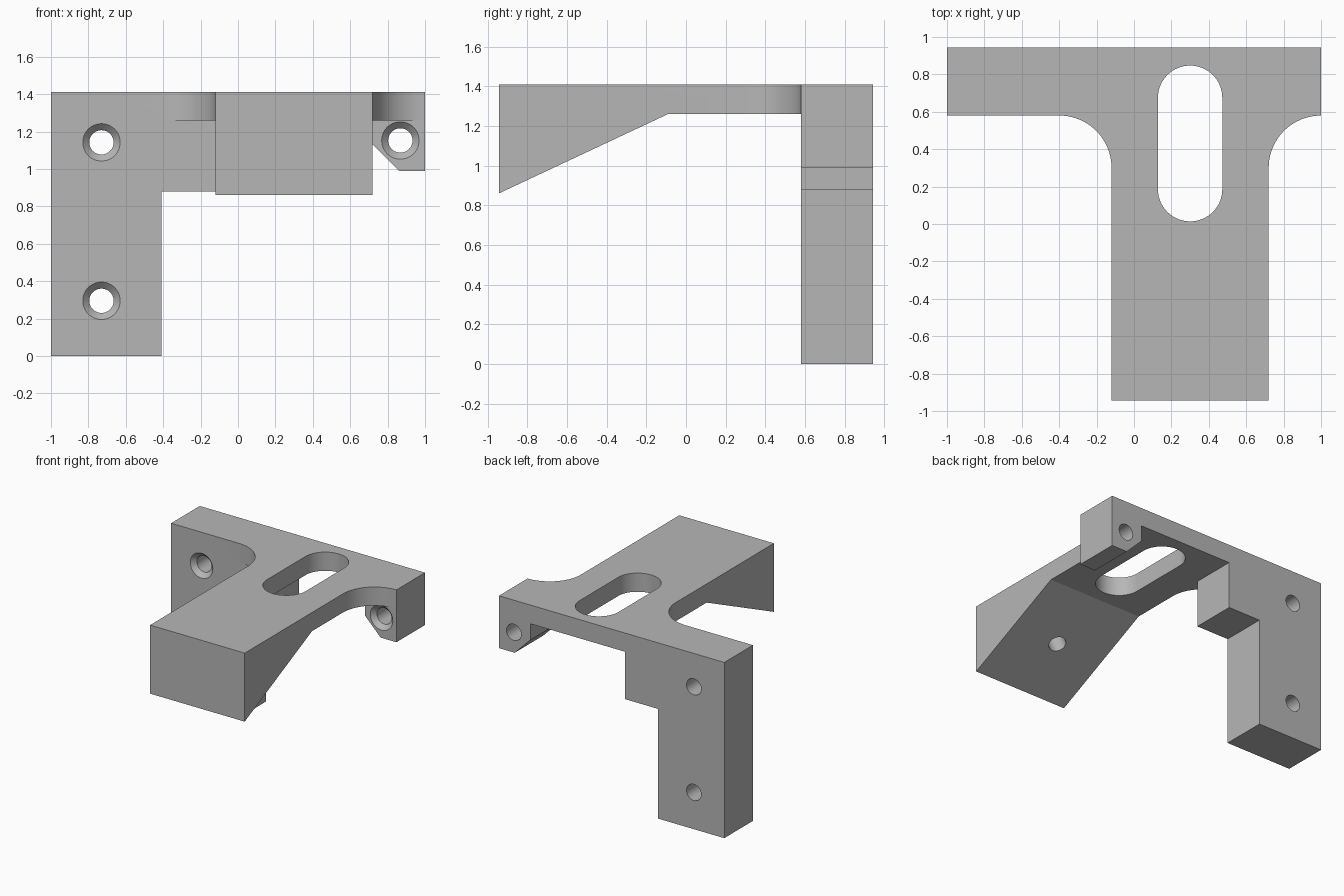
import bpy, bmesh, math
from mathutils import Vector, Matrix

if "Cube" in bpy.data.objects:
    bpy.data.objects.remove(bpy.data.objects["Cube"], do_unlink=True)

TOP, PLATE, BACK, WALL = 1.41, 1.26, 0.943, 0.58
LEFT, RIGHT, FILLET = -0.12, 0.72, 0.28   # arm sides and corner radius

grey = bpy.data.materials.new("plain_grey")
grey.use_nodes = True
colour = (0.47, 0.47, 0.47, 1)
grey.diffuse_color = colour
grey.node_tree.nodes["Principled BSDF"].inputs["Base Color"].default_value = colour


def finish(name, bm):
    bmesh.ops.recalc_face_normals(bm, faces=bm.faces)
    mesh = bpy.data.meshes.new(name)
    bm.to_mesh(mesh)
    bm.free()
    mesh.materials.append(grey)
    obj = bpy.data.objects.new(name, mesh)
    bpy.context.collection.objects.link(obj)
    return obj


def prism(name, points, axis, lo, hi):
    """Extrude a flat outline along the given axis from lo to hi."""
    place = {"x": lambda a, b: (lo, a, b),
             "y": lambda a, b: (a, lo, b),
             "z": lambda a, b: (a, b, lo)}[axis]
    bm = bmesh.new()
    face = bm.faces.new([bm.verts.new(place(*p)) for p in points])
    new = bmesh.ops.extrude_face_region(bm, geom=[face])["geom"]
    shift = Vector([(hi - lo) * (axis == a) for a in "xyz"])
    bmesh.ops.translate(bm, vec=shift, verts=[v for v in new if isinstance(v, bmesh.types.BMVert)])
    return finish(name, bm)


def cone(name, start, direction, length, r1, r2):
    """Round cutter running from start along direction."""
    d = Vector(direction).normalized()
    bm = bmesh.new()
    matrix = (Matrix.Translation(Vector(start) + d * length / 2)
              @ d.to_track_quat("Z", "Y").to_matrix().to_4x4())
    bmesh.ops.create_cone(bm, cap_ends=True, segments=48, radius1=r1, radius2=r2,
                          depth=length, matrix=matrix)
    return finish(name, bm)


def arc(cx, cy, r, a0, a1, steps=20):
    angles = [math.radians(a0 + (a1 - a0) * i / steps) for i in range(steps + 1)]
    return [(cx + r * math.cos(a), cy + r * math.sin(a)) for a in angles]


def combine(target, tool, operation):
    mod = target.modifiers.new("combine", "BOOLEAN")
    mod.operation, mod.solver, mod.object = operation, "EXACT", tool
    bpy.context.view_layer.objects.active = target
    bpy.ops.object.modifier_apply(modifier=mod.name)
    bpy.data.objects.remove(tool, do_unlink=True)


# Arm: wedge side profile trimmed to the T-shaped plan with rounded inner corners
bracket = prism("mounting_bracket",
                [(-BACK, TOP), (-BACK, 0.86), (-0.09, PLATE), (BACK, PLATE), (BACK, TOP)],
                "x", -1, 1)
cy = WALL - FILLET
plan = ([(-1, BACK), (-1, WALL)]
        + arc(LEFT - FILLET, cy, FILLET, 90, 0)
        + [(LEFT, -1.1), (RIGHT, -1.1)]
        + arc(RIGHT + FILLET, cy, FILLET, 180, 90)
        + [(1, BACK)])
combine(bracket, prism("plan", plan, "z", 0.5, 1.6), "INTERSECT")

# Back plate: long leg, step, and short chamfered ear
back = [(-1, TOP), (-1, 0), (-0.41, 0), (-0.41, 0.88), (LEFT, 0.88), (LEFT, PLATE),
        (RIGHT, PLATE), (RIGHT, 1.13), (0.86, 0.99), (1, 0.99), (1, TOP)]
combine(bracket, prism("back_plate", back, "y", WALL, BACK), "UNION")

# Long slot through the top
slot = arc(0.3, 0.675, 0.172, 0, 180, 32) + arc(0.3, 0.186, 0.172, 180, 360, 32)
combine(bracket, prism("slot", slot, "z", 1.1, 1.6), "DIFFERENCE")

# Countersunk screw holes through the back plate
for x, z in ((-0.73, 1.142), (-0.73, 0.295), (0.868, 1.152)):
    combine(bracket, cone("hole", (x, 0.5, z), (0, 1, 0), 0.6, 0.065, 0.065), "DIFFERENCE")
    combine(bracket, cone("sink", (x, WALL - 0.005, z), (0, 1, 0), 0.045, 0.105, 0.06), "DIFFERENCE")

# Blind hole square to the sloped underside
into = Vector((0, -0.4, 0.853)).normalized()
middle = Vector((0.3, -0.517, 1.06))
combine(bracket, cone("blind_hole", middle - into * 0.1, into, 0.35, 0.065, 0.065), "DIFFERENCE")

bpy.ops.object.select_all(action="DESELECT")
bracket.select_set(True)
bpy.context.view_layer.objects.active = bracket
bpy.ops.object.shade_smooth_by_angle(angle=math.radians(25))
